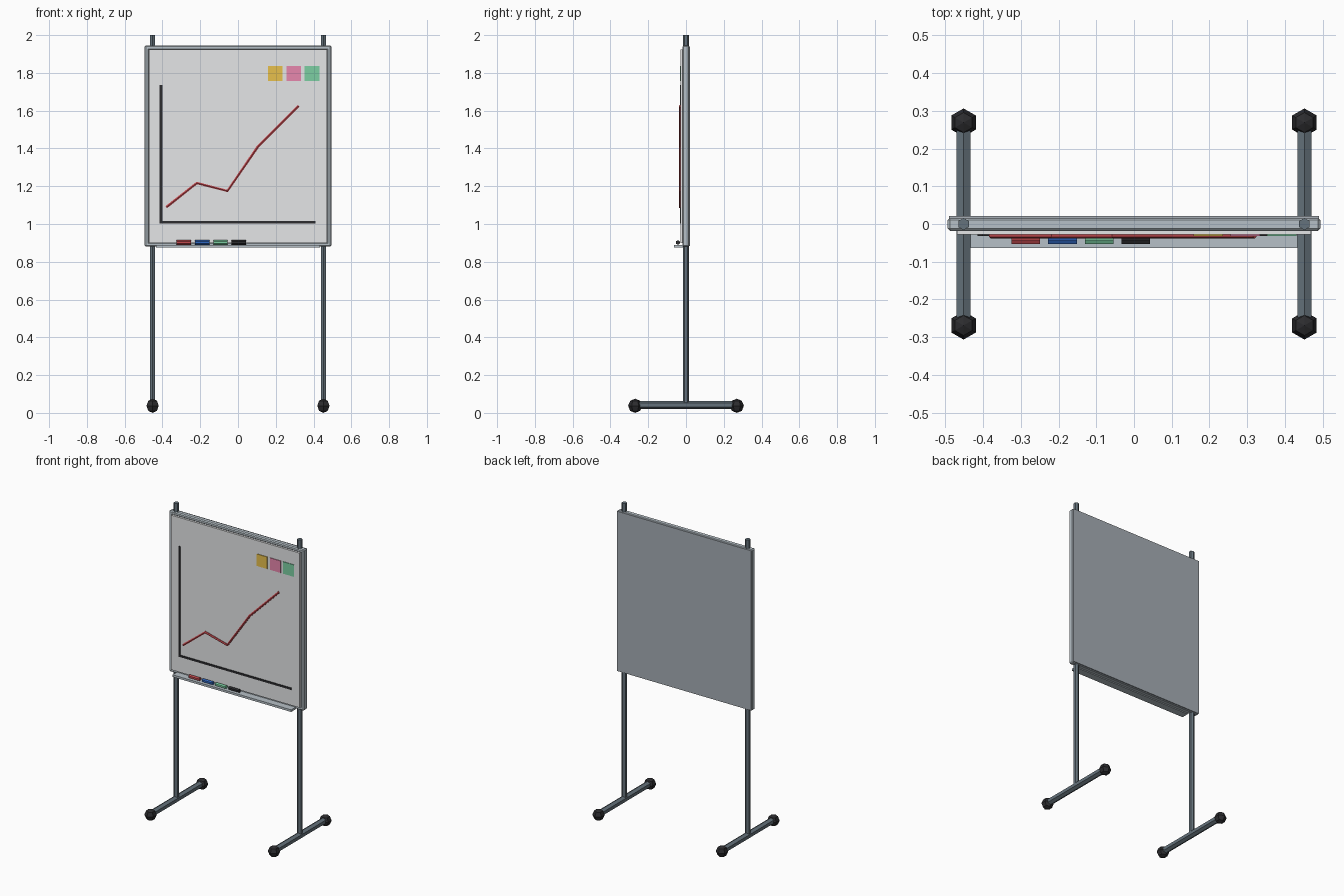
import bpy, bmesh, math
from mathutils import Vector

cube = bpy.data.objects.get("Cube")
if cube:
    bpy.data.objects.remove(cube, do_unlink=True)


def material(name, rgb):
    m = bpy.data.materials.new(name)
    m.use_nodes = True
    m.diffuse_color = (*rgb, 1)
    m.node_tree.nodes["Principled BSDF"].inputs["Base Color"].default_value = (*rgb, 1)
    return m


STEEL = material("dark steel", (0.13, 0.17, 0.20))
ALUMINIUM = material("aluminium", (0.47, 0.53, 0.57))
BACKING = material("backing grey", (0.38, 0.42, 0.46))
WHITE = material("board white", (0.86, 0.87, 0.88))
BLACK = material("black", (0.025, 0.025, 0.028))
RED = material("red", (0.55, 0.07, 0.08))
BLUE = material("blue", (0.03, 0.14, 0.55))
GREEN = material("green", (0.20, 0.62, 0.36))
YELLOW = material("yellow", (0.88, 0.58, 0.08))
PINK = material("pink", (0.88, 0.27, 0.46))


def finish(name, bm, mat):
    mesh = bpy.data.meshes.new(name)
    bm.to_mesh(mesh)
    bm.free()
    mesh.materials.append(mat)
    obj = bpy.data.objects.new(name, mesh)
    bpy.context.collection.objects.link(obj)
    return obj


def box(name, low, high, mat, bevel=0):
    low, high = Vector(low), Vector(high)
    bm = bmesh.new()
    bmesh.ops.create_cube(bm, size=1)
    bmesh.ops.scale(bm, vec=high - low, verts=bm.verts)
    bmesh.ops.translate(bm, vec=(low + high) / 2, verts=bm.verts)
    if bevel:
        bmesh.ops.bevel(bm, geom=bm.edges[:], offset=bevel, segments=1, affect='EDGES')
    return finish(name, bm, mat)


def hex_rod(name, centre, axis, length, radius, mat):
    """Six-sided rod along x, y or z."""
    bm = bmesh.new()
    bmesh.ops.create_cone(bm, cap_ends=True, segments=6, radius1=radius,
                          radius2=radius, depth=length)
    obj = finish(name, bm, mat)
    obj.location = centre
    quarter = math.pi / 2
    # Every rod keeps one ridge along y when upright, along z when lying down
    obj.rotation_euler = {'x': (quarter, 0, quarter), 'y': (quarter, 0, 0),
                          'z': (0, 0, 0)}[axis]
    return obj


def foot(name, centre, radius):
    """Faceted ball with a ridge pointing along y."""
    bm = bmesh.new()
    bmesh.ops.create_uvsphere(bm, u_segments=6, v_segments=4, radius=radius)
    widest = max(bm.verts, key=lambda v: v.co.x ** 2 + v.co.y ** 2).co
    turn = math.pi / 2 - math.atan2(widest.y, widest.x)
    obj = finish(name, bm, BLACK)
    obj.location = centre
    obj.rotation_euler.z = turn
    return obj


# Stand: post, floor bar and two ball feet on each side
for side, sx in (("left", 1), ("right", -1)):
    x = 0.452 * sx
    hex_rod(side + "_post", (x, 0, 1.02), 'z', 1.96, 0.016, STEEL)
    hex_rod(side + "_floor_bar", (x, 0, 0.041), 'y', 0.54, 0.0215, STEEL)
    for end, sy in (("front", -1), ("back", 1)):
        foot(f"{side}_{end}_foot", (x, 0.269 * sy, 0.0375), 0.0375)

# Board: aluminium frame, backing sheet and white writing panel
BOTTOM, TOP, HALF = 0.88, 1.945, 0.494
RIM = 0.024
for side, sx in (("left", 1), ("right", -1)):
    xs = sorted((sx * (HALF - RIM), sx * HALF))
    box(side + "_frame_bar", (xs[0], -0.018, BOTTOM), (xs[1], 0.017, TOP), ALUMINIUM, 0.006)
for name, z in (("top_frame_bar", TOP - RIM), ("bottom_frame_bar", BOTTOM)):
    box(name, (-HALF + 0.006, -0.018, z), (HALF - 0.006, 0.017, z + RIM), ALUMINIUM, 0.006)
box("backing_sheet", (-0.49, 0.008, BOTTOM + 0.004), (0.49, 0.021, TOP - 0.004), BACKING)
box("writing_panel", (-0.47, -0.028, BOTTOM + 0.02), (0.47, 0.008, TOP - 0.022), WHITE)

# Pen tray with a low front lip
box("pen_tray", (-0.434, -0.064, 0.876), (0.434, -0.015, 0.89), ALUMINIUM)

# Marker pens
for i, (colour, mat) in enumerate((("red", RED), ("blue", BLUE), ("green", GREEN), ("black", BLACK))):
    hex_rod(colour + "_marker", (-0.287 + 0.0973 * i, -0.043, 0.902), 'x', 0.076, 0.012, mat)

# Sticky notes
for i, (colour, mat) in enumerate((("yellow", YELLOW), ("pink", PINK), ("green", GREEN))):
    x = 0.197 + 0.0975 * i
    box(colour + "_note", (x - 0.039, -0.032, 1.757), (x + 0.039, -0.027, 1.836), mat)

# Chart axes
box("chart_upright_axis", (-0.415, -0.032, 1.003), (-0.401, -0.027, 1.735), BLACK)
box("chart_base_axis", (-0.415, -0.032, 1.003), (0.41, -0.027, 1.016), BLACK)

# Chart trend line, a bent six-sided tube
points = [(-0.38, 1.089), (-0.218, 1.217), (-0.056, 1.175), (0.107, 1.412), (0.32, 1.625)]
curve = bpy.data.curves.new("trend_line", 'CURVE')
curve.dimensions = '3D'
curve.bevel_depth = 0.008
curve.bevel_resolution = 1
curve.use_fill_caps = True
spline = curve.splines.new('POLY')
spline.points.add(len(points) - 1)
for point, (x, z) in zip(spline.points, points):
    point.co = (x, -0.03, z, 1)
spline.use_smooth = False
curve.materials.append(RED)
bpy.context.collection.objects.link(bpy.data.objects.new("trend_line", curve))
